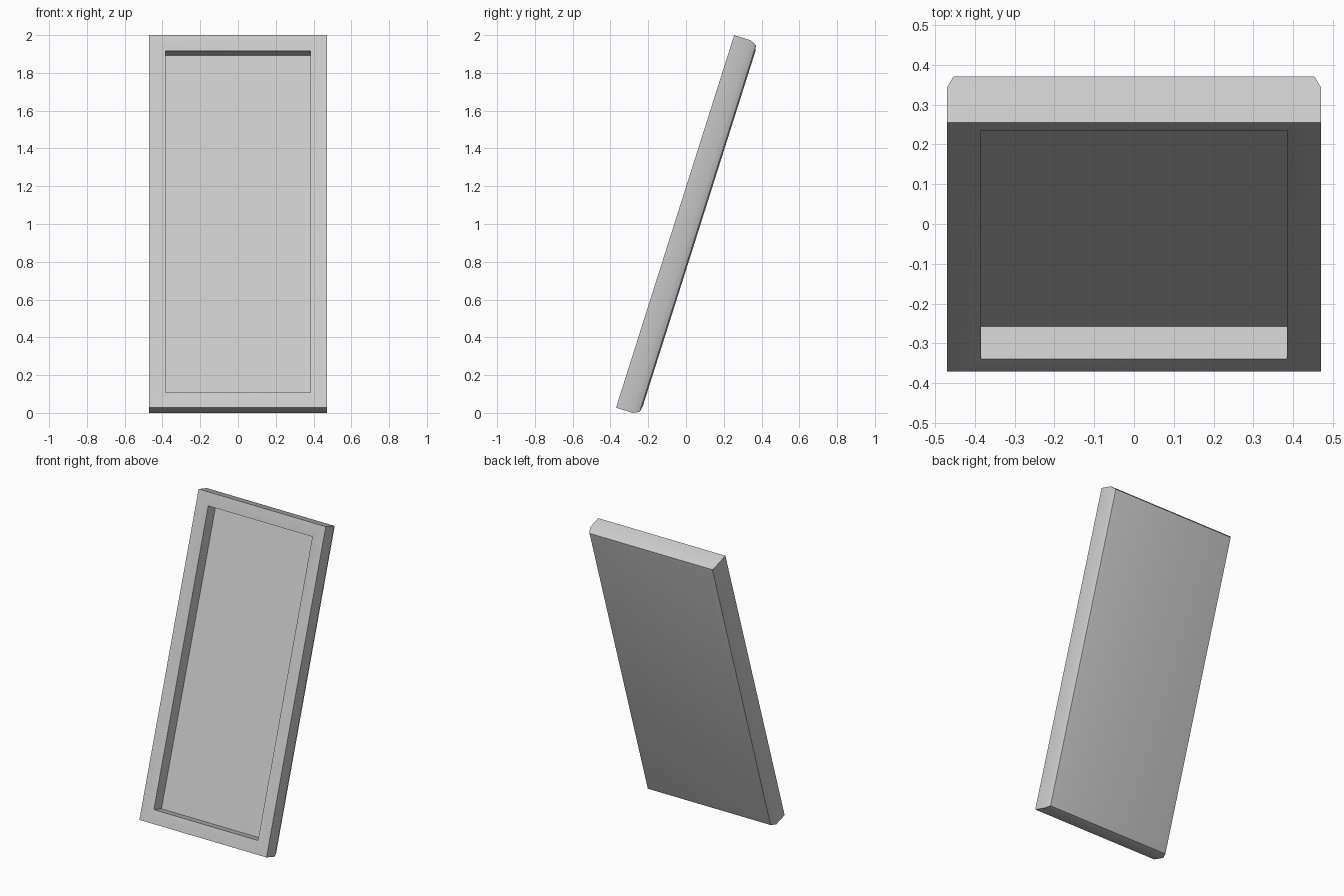
import bpy, bmesh, math

if "Cube" in bpy.data.objects:
    bpy.data.objects.remove(bpy.data.objects["Cube"])

TILT = math.radians(17.6)
HALF_W, LENGTH = 0.47, 2.069
Y0, Z0 = -0.3705, 0.0278      # bottom front edge of the leaning panel
S, C = math.sin(TILT), math.cos(TILT)

# Cross-section as (inset from outer edge, depth): recess floor, rim, sides, back
PROFILE = [(0.085, 0.091), (0.085, 0.006), (0.04, 0.0), (0.0, 0.0),
           (0.0, 0.092), (0.016, 0.126), (0.05, 0.133)]


def place(x, v, w):
    """Panel coordinates (across, along, depth) to leaning position."""
    return (x, Y0 + v * S + w * C, Z0 + v * C - w * S)


bm = bmesh.new()
rings = []
for inset, depth in PROFILE:
    hx, lo, hi = HALF_W - inset, inset, LENGTH - inset
    rings.append([bm.verts.new(place(x, v, depth))
                  for x, v in ((-hx, lo), (hx, lo), (hx, hi), (-hx, hi))])

# Recess floor, back face and the bands between rings
bm.faces.new(rings[0])
bm.faces.new(rings[-1][::-1])
for a, b in zip(rings, rings[1:]):
    for i in range(4):
        j = (i + 1) % 4
        bm.faces.new((a[i], b[i], b[j], a[j]))
bmesh.ops.recalc_face_normals(bm, faces=bm.faces)

mesh = bpy.data.meshes.new("leaning_framed_panel")
bm.to_mesh(mesh)
bm.free()
panel = bpy.data.objects.new("leaning_framed_panel", mesh)
bpy.context.collection.objects.link(panel)

# Soft shading on the shallow bevels, crisp main edges
bpy.context.view_layer.objects.active = panel
panel.select_set(True)
bpy.ops.object.shade_smooth_by_angle(angle=math.radians(30))
